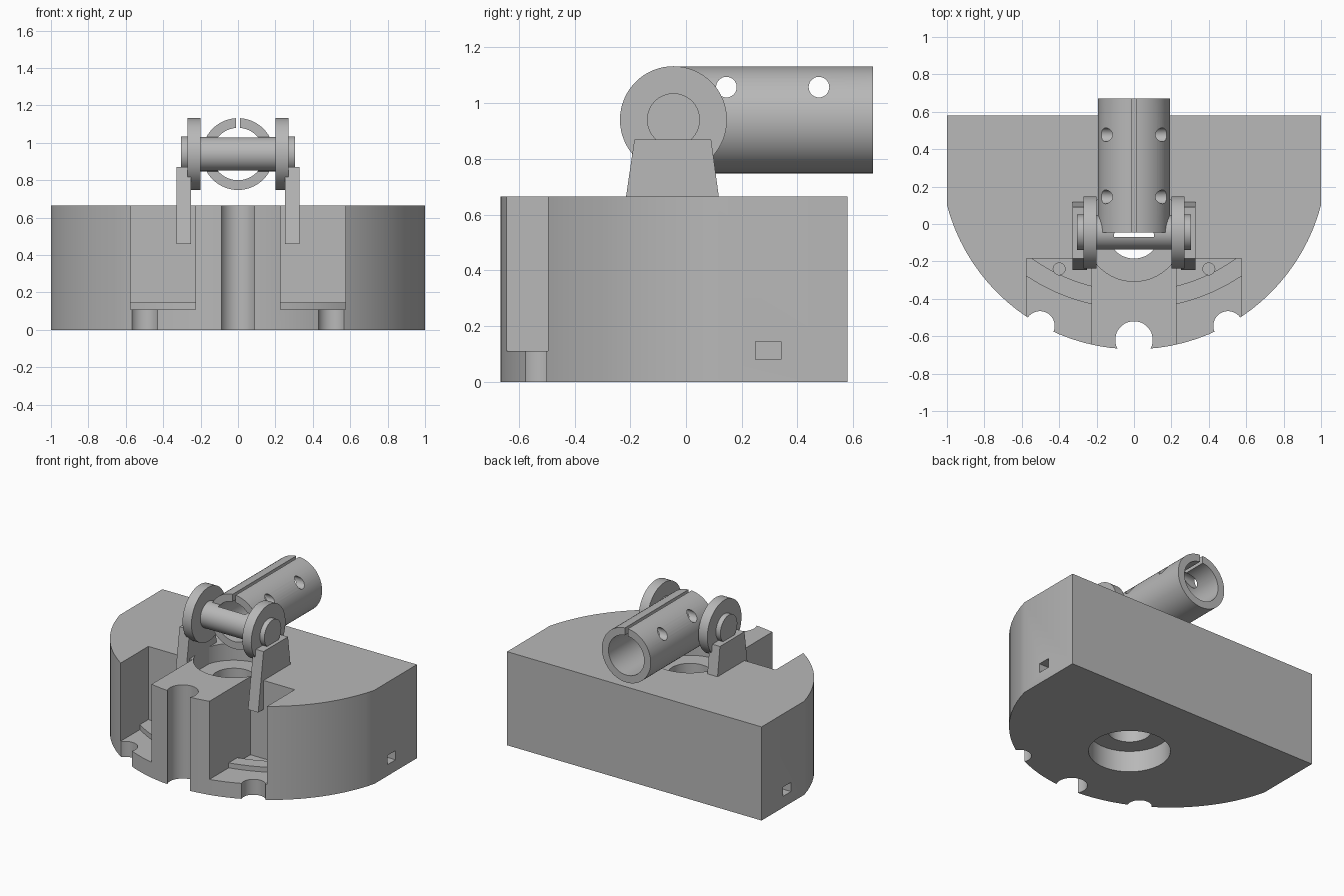
import bpy, bmesh
from math import sin, cos, pi, sqrt, asin
from mathutils import Matrix, Vector

cube = bpy.data.objects.get("Cube")
if cube:
    bpy.data.objects.remove(cube, do_unlink=True)

grey = bpy.data.materials.new("plain grey")
grey.use_nodes = True
colour = (0.48, 0.48, 0.48, 1)
grey.diffuse_color = colour
grey.node_tree.nodes["Principled BSDF"].inputs["Base Color"].default_value = colour


def finish(name, bm):
    bmesh.ops.recalc_face_normals(bm, faces=bm.faces)
    mesh = bpy.data.meshes.new(name)
    bm.to_mesh(mesh)
    bm.free()
    mesh.materials.append(grey)
    ob = bpy.data.objects.new(name, mesh)
    bpy.context.collection.objects.link(ob)
    return ob


def prism(name, points, low, high, axis="Z"):
    """Extrude an outline along z (points are x, y) or along x (points are y, z)."""
    place = (lambda a, b, h: (a, b, h)) if axis == "Z" else (lambda a, b, h: (h, a, b))
    bm = bmesh.new()
    face = bm.faces.new([bm.verts.new(place(a, b, low)) for a, b in points])
    made = bmesh.ops.extrude_face_region(bm, geom=[face])["geom"]
    shift = Vector(place(0, 0, high - low))
    bmesh.ops.translate(bm, vec=shift, verts=[v for v in made if isinstance(v, bmesh.types.BMVert)])
    return finish(name, bm)


def box(name, x, y, z):
    return prism(name, [(x[0], y[0]), (x[1], y[0]), (x[1], y[1]), (x[0], y[1])], *z)


def cylinder(name, centre, radius, length, axis="Z", sides=64):
    turn = {"X": Matrix.Rotation(pi / 2, 4, "Y"), "Y": Matrix.Rotation(pi / 2, 4, "X"),
            "Z": Matrix.Identity(4)}[axis]
    bm = bmesh.new()
    bmesh.ops.create_cone(bm, cap_ends=True, segments=sides, radius1=radius, radius2=radius,
                          depth=length, matrix=Matrix.Translation(centre) @ turn)
    return finish(name, bm)


def cut(ob, cutters):
    for cutter in cutters:
        mod = ob.modifiers.new("cut", "BOOLEAN")
        mod.operation, mod.solver, mod.object = "DIFFERENCE", "EXACT", cutter
        bpy.context.view_layer.update()
        graph = bpy.context.evaluated_depsgraph_get()
        mesh = bpy.data.meshes.new_from_object(ob.evaluated_get(graph))
        ob.modifiers.clear()
        ob.data = mesh
        bpy.data.objects.remove(cutter, do_unlink=True)


def arc(cy, radius, x0, x1, steps):
    """Points on the front side of a circle centred on x = 0."""
    a, b = asin(x0 / radius), asin(x1 / radius)
    turns = [a + (b - a) * i / steps for i in range(steps + 1)]
    return [(radius * sin(t), cy - radius * cos(t)) for t in turns]


TOP = 0.665      # top of the base
FLOOR = 0.11     # floor of the front pockets
AXLE = Vector((0, -0.045, 0.94))
parts = []

# Base block: straight back and sides, round front
base = prism("base_block", arc(0.364, 1.034, -1, 1, 40) + [(1, 0.58), (-1, 0.58)], 0, TOP)
cutters = [
    cylinder("bore", (0, -0.045, 0.3), 0.14, 2),
    cylinder("upper_recess", (0, -0.045, TOP), 0.262, 0.24),
    cylinder("lower_recess", (0, -0.045, 0), 0.262, 0.30),
    cylinder("front_groove", (0, -0.62, 0.3), 0.10, 2),
]
for s in (-1, 1):
    inner, outer = sorted((s * 0.227, s * 0.575))
    cutters += [
        box("pocket", (inner, outer), (-0.9, -0.185), (FLOOR, 1)),
        cylinder("floor_notch", (s * 0.503, -0.545, 0), 0.079, 2 * FLOOR + 0.01),
        box("side_port", sorted((s * 0.9, s * 1.1)), (0.25, 0.34), (0.08, 0.145)),
    ]
cut(base, cutters)
parts.append(base)

# Curved step on each pocket floor, with a small hole
for s, side in ((-1, "right"), (1, "left")):
    outline = arc(0.576, 1.03, 0.227, 0.575, 10) + [(0.575, -0.185)] + arc(0.576, 0.935, 0.55, 0.227, 10)
    step = prism(side + "_pocket_step", [(s * x, y) for x, y in outline], FLOOR - 0.02, 0.145)
    cut(base, [cylinder("pin_hole", (s * 0.4, -0.24, FLOOR), 0.032, 0.1, sides=24)])
    cut(step, [cylinder("pin_hole", (s * 0.4, -0.24, FLOOR), 0.032, 0.1, sides=24)])
    parts.append(step)

# Tapered brackets and hinge discs
for s, side in ((-1, "right"), (1, "left")):
    taper = [(-0.245, 0.46), (0.145, 0.46), (0.09, 0.87), (-0.185, 0.87)]
    parts.append(prism(side + "_bracket", taper, s * 0.25, s * 0.33, "X"))
    parts.append(cylinder(side + "_hinge_disc", AXLE + Vector((s * 0.235, 0, 0)), 0.192, 0.07, "X"))
    parts.append(cylinder(side + "_axle_end", AXLE + Vector((s * 0.285, 0, 0)), 0.095, 0.04, "X"))

# Axle, hollowed behind by the tube bore
axle = cylinder("axle", AXLE, 0.092, 0.54, "X")
cut(axle, [cylinder("axle_bore", (0, 0.43, AXLE.z), 0.14, 1, "Y")])
parts.append(axle)

# Split tube with cross holes
tube = cylinder("split_tube", (0, 0.3125, AXLE.z), 0.192, 0.715, "Y")
cut(tube, [cylinder("tube_bore", (0, 0.3, AXLE.z), 0.14, 2, "Y"),
           box("slot", (-0.012, 0.012), (-1, 1), (1, 1.3))]
    + [cylinder("cross_hole", (0, y, 1.057), 0.037, 1, "X", 32) for y in (0.145, 0.477)])
parts.append(tube)

# Smooth the round walls, keep the edges crisp
bpy.ops.object.select_all(action="DESELECT")
for ob in parts:
    ob.select_set(True)
bpy.context.view_layer.objects.active = base
bpy.ops.object.shade_smooth_by_angle(angle=pi / 7)
